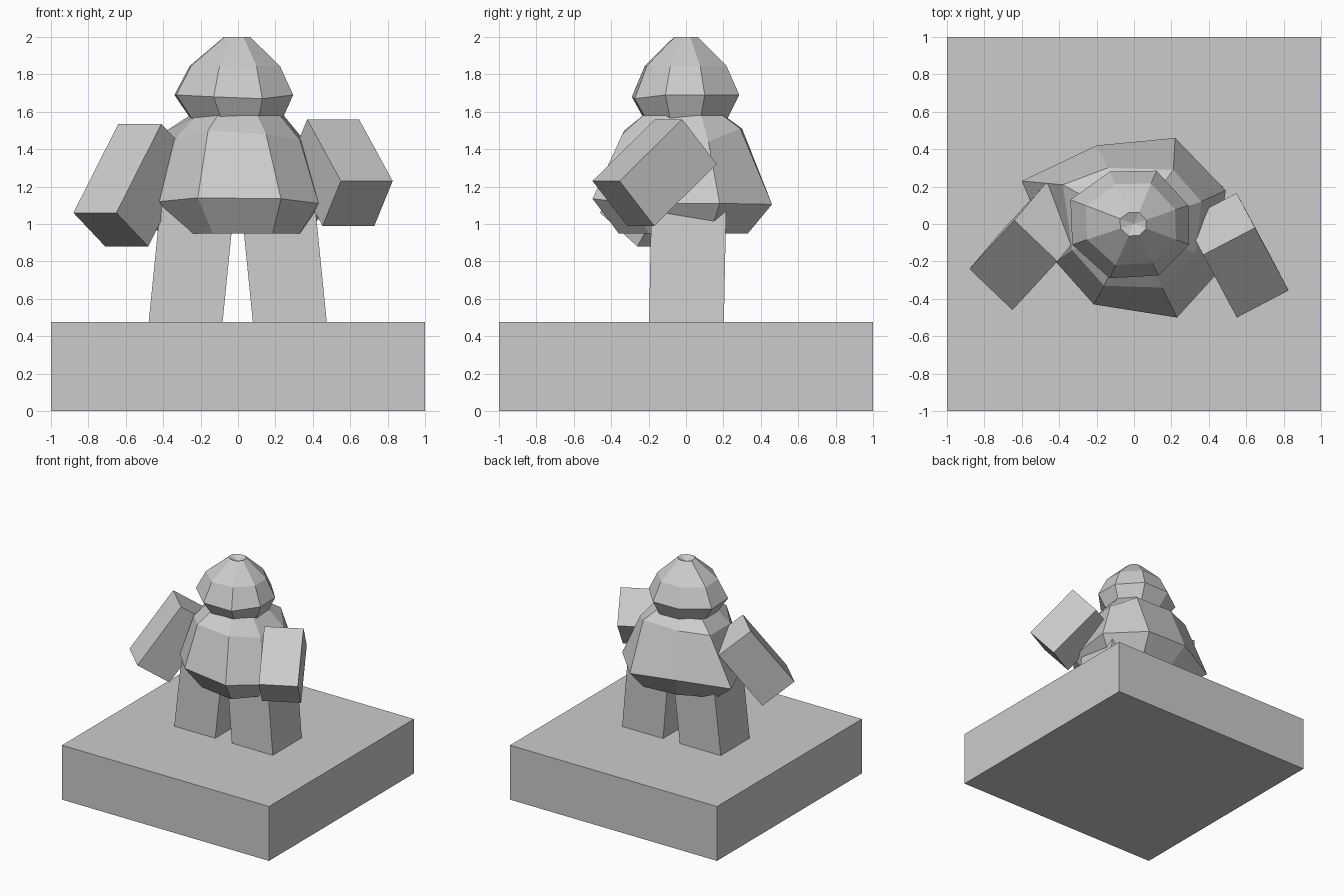
import bpy, bmesh
from mathutils import Vector

if "Cube" in bpy.data.objects:
    bpy.data.objects.remove(bpy.data.objects["Cube"])

grey = bpy.data.materials.new("stone_grey")
grey.diffuse_color = (0.6, 0.6, 0.6, 1)
grey.use_nodes = True
grey.node_tree.nodes["Principled BSDF"].inputs["Base Color"].default_value = grey.diffuse_color


def finish(name, bm):
    bmesh.ops.recalc_face_normals(bm, faces=bm.faces)
    mesh = bpy.data.meshes.new(name)
    bm.to_mesh(mesh)
    bm.free()
    mesh.materials.append(grey)
    obj = bpy.data.objects.new(name, mesh)
    bpy.context.collection.objects.link(obj)


def block(name, corner, a, b, c):
    """Box from one corner and three edge vectors."""
    bm = bmesh.new()
    bmesh.ops.create_cube(bm, size=1)
    p, a, b, c = map(Vector, (corner, a, b, c))
    for v in bm.verts:
        k = v.co + Vector((.5, .5, .5))
        v.co = p + a * k.x + b * k.y + c * k.z
    finish(name, bm)


def lofted(name, rings, dip=None):
    """Faceted body skinned through eight-sided rings, bottom to top."""
    bm = bmesh.new()
    loops = [[bm.verts.new(p) for p in ring] for ring in rings]
    for lo, hi in zip(loops, loops[1:]):
        for i in range(len(lo)):
            j = (i + 1) % len(lo)
            bm.faces.new((lo[i], lo[j], hi[j], hi[i]))
    bm.faces.new(loops[0][::-1])
    if dip:
        tip = bm.verts.new(dip)
        top = loops[-1]
        for i in range(len(top)):
            bm.faces.new((top[i], top[(i + 1) % len(top)], tip))
    else:
        bm.faces.new(loops[-1])
    finish(name, bm)


def scaled(ring, s, z, dx=0, dy=0):
    return [(x * s + dx, y * s + dy, z) for x, y, _ in ring]


# Square plinth
block("plinth", (-1, -1, 0), (2, 0, 0), (0, 2, 0), (0, 0, .475))

# Splayed legs, sunk into the plinth
for name, x, lean in (("left_leg", -.49, .075), ("right_leg", .092, -.075)):
    block(name, (x, -.2, .35), (.395, 0, 0), (0, .4, 0), (lean, .015, .75))

# Raised block arms
block("left_arm", (-.88, -.24, 1.06),
      (.23, -.22, 0), (.24, .26, .475), (.17, .2, -.18))
block("right_arm", (.55, -.5, 1.23),
      (.277, .145, 0), (-.18, .335, .33), (-.098, .185, -.24))

# Torso: underside, wide hem, shoulders, neck
hem = [(-.42, -.2, 1.12), (-.215, -.43, 1.14), (.23, -.5, 1.135),
       (.43, -.28, 1.11), (.49, .18, 1.11), (.22, .46, 1.105),
       (-.2, .42, 1.14), (-.6, .23, 1.1)]
shoulders = [(-.33, -.14, 1.46), (-.16, -.33, 1.5), (.15, -.34, 1.48),
             (.33, -.16, 1.45), (.36, .12, 1.44), (.21, .29, 1.51),
             (-.14, .3, 1.51), (-.38, .21, 1.5)]
lofted("torso", [scaled(hem, .72, .95, .02), hem, shoulders,
                 scaled(shoulders, .68, 1.58)])

# Head: underside, brim, crown, and a dimpled top
brim = [(-.33, -.11, 1.69), (-.13, -.29, 1.68), (.13, -.275, 1.67),
        (.295, -.11, 1.69), (.29, .1, 1.69), (.12, .285, 1.69),
        (-.13, .28, 1.69), (-.34, .13, 1.69)]
lofted("head", [scaled(brim, .76, 1.555, .01), brim,
                scaled(brim, .76, 1.845), scaled(brim, .22, 2)],
       dip=(0, 0, 1.97))
